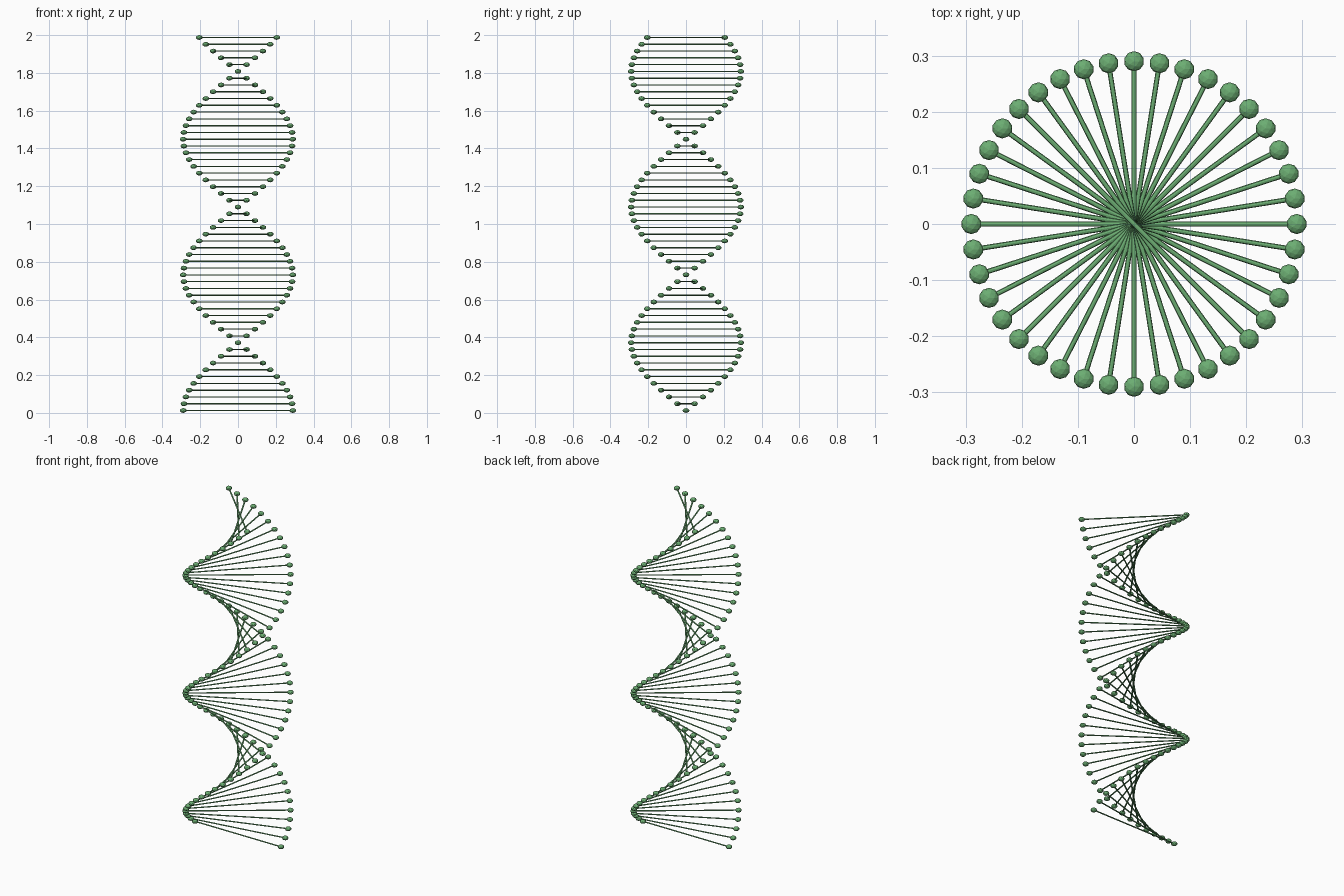
import bpy, bmesh
from math import radians
from mathutils import Matrix

cube = bpy.data.objects.get("Cube")
if cube:
    bpy.data.objects.remove(cube, do_unlink=True)

RUNGS = 56
TWIST = radians(9)
HELIX_RADIUS = 0.29
BALL_RADIUS = 0.018
ROD_RADIUS = 0.0045
FLATTEN = 0.7
HALF_BALL = BALL_RADIUS * FLATTEN
STEP = (2 - 2 * HALF_BALL) / (RUNGS - 1)

green = bpy.data.materials.new("leaf_green")
green.use_nodes = True
colour = (0.15, 0.42, 0.17, 1)
green.diffuse_color = colour
green.node_tree.nodes["Principled BSDF"].inputs["Base Color"].default_value = colour


def make_object(name, bm):
    mesh = bpy.data.meshes.new(name)
    bm.to_mesh(mesh)
    bm.free()
    mesh.materials.append(green)
    obj = bpy.data.objects.new(name, mesh)
    bpy.context.collection.objects.link(obj)
    return obj


squash = Matrix.Diagonal((1, 1, FLATTEN, 1))
lay_down = Matrix.Rotation(radians(90), 4, "Y")
strand_a, strand_b, rods = bmesh.new(), bmesh.new(), bmesh.new()

for i in range(RUNGS):
    lift = Matrix.Translation((0, 0, HALF_BALL + i * STEP))
    turn = Matrix.Rotation(i * TWIST, 4, "Z")

    # Faceted balls at both ends of the rung
    for strand, side in ((strand_a, 1), (strand_b, -1)):
        end = turn @ Matrix.Translation((side * HELIX_RADIUS, 0, 0))
        place = Matrix.Translation(end.translation)
        bmesh.ops.create_icosphere(strand, subdivisions=2, radius=BALL_RADIUS,
                                   matrix=lift @ place @ squash)

    # Thin rod joining the pair
    bmesh.ops.create_cone(rods, cap_ends=True, segments=8, radius1=ROD_RADIUS,
                          radius2=ROD_RADIUS, depth=2 * HELIX_RADIUS,
                          matrix=lift @ turn @ squash @ lay_down)

make_object("helix_balls_first_strand", strand_a)
make_object("helix_balls_second_strand", strand_b)
make_object("helix_rungs", rods)
